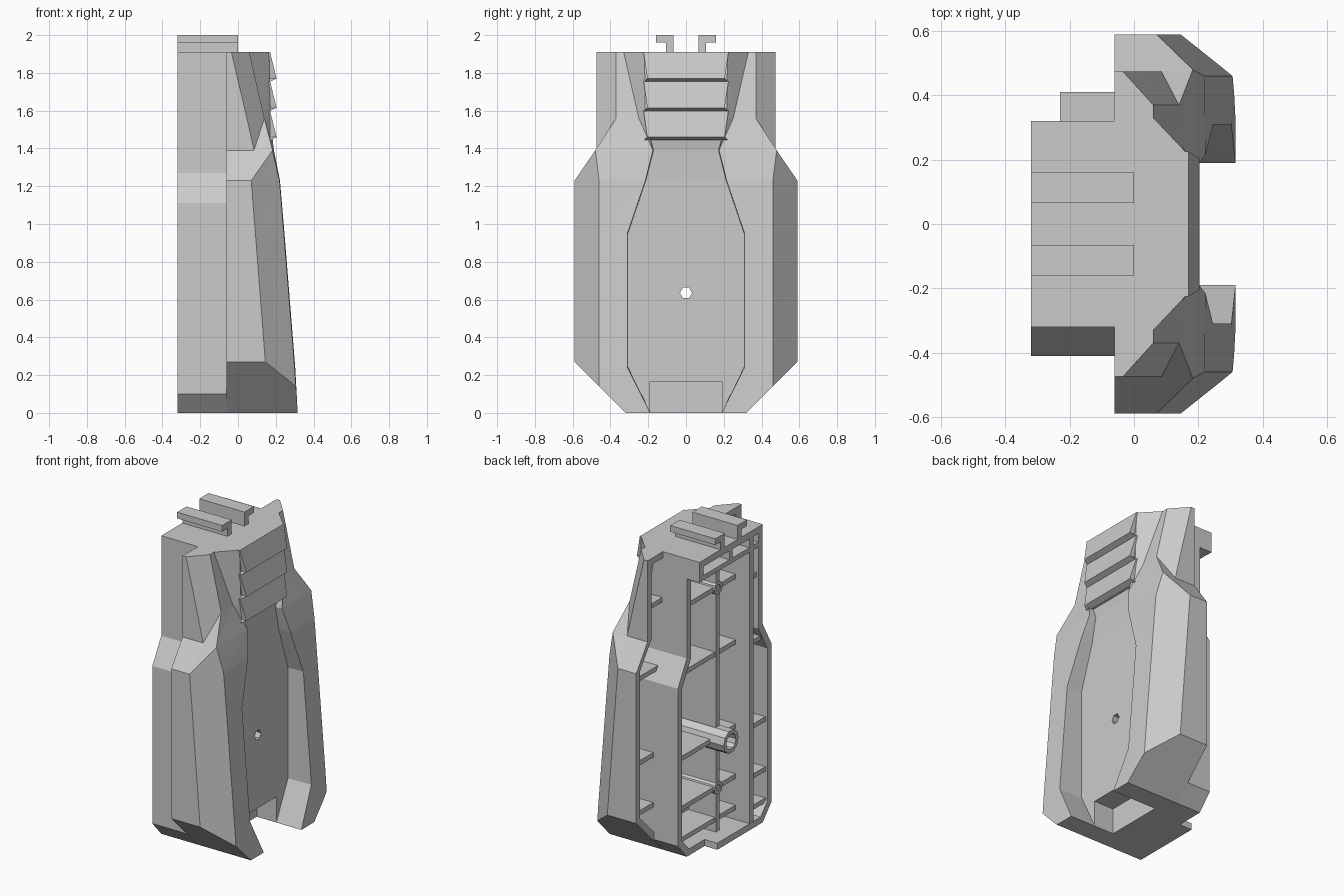
import bpy, bmesh, math

if "Cube" in bpy.data.objects:
    bpy.data.objects.remove(bpy.data.objects["Cube"])

GREY = (0.6, 0.6, 0.6, 1)
grey = bpy.data.materials.new("plain_grey")
grey.use_nodes = True
grey.diffuse_color = GREY
grey.node_tree.nodes["Principled BSDF"].inputs["Base Color"].default_value = GREY

TOP = 1.91
cutters = []


def finish(name, bm, cutter=False):
    bmesh.ops.recalc_face_normals(bm, faces=bm.faces)
    mesh = bpy.data.meshes.new(name)
    bm.to_mesh(mesh)
    bm.free()
    mesh.materials.append(grey)
    ob = bpy.data.objects.new(name, mesh)
    bpy.context.collection.objects.link(ob)
    if cutter:
        ob.hide_render = True
        cutters.append(ob)
    return ob


def skin(name, rings, cutter=False, trim=None):
    """Join equal rings of points with side faces and two caps."""
    bm = bmesh.new()
    loops = [[bm.verts.new(p) for p in ring] for ring in rings]
    n = len(loops[0])
    for a, b in zip(loops, loops[1:]):
        for i in range(n):
            j = (i + 1) % n
            if trim is None:
                bm.faces.new((a[i], a[j], b[j], b[i]))
            elif i < n // 2:
                bm.faces.new((a[i], a[j], b[j]))
                bm.faces.new((a[i], b[j], b[i]))
            else:
                bm.faces.new((a[i], a[j], b[i]))
                bm.faces.new((a[j], b[j], b[i]))
    bm.faces.new(loops[0])
    bm.faces.new(loops[-1])
    if trim is not None:
        # sloping lower corners
        for s in (1, -1):
            cut = bmesh.ops.bisect_plane(
                bm, geom=bm.verts[:] + bm.edges[:] + bm.faces[:], dist=1e-5,
                plane_co=(0, s * trim, 0), plane_no=(0, s, -1), clear_outer=True)
            edges = [e for e in cut["geom_cut"] if isinstance(e, bmesh.types.BMEdge)]
            bmesh.ops.edgeloop_fill(bm, edges=edges)
    return finish(name, bm, cutter)


def prism(name, outline, x0, x1, cutter=False):
    return skin(name, [[(x, y, z) for y, z in outline] for x in (x0, x1)], cutter)


def box(name, x, y, z, cutter=False):
    return prism(name, [(y[0], z[0]), (y[1], z[0]), (y[1], z[1]), (y[0], z[1])], *x, cutter)


def rod(name, z, r, x0, x1, sides, cutter=False):
    pts = [(r * math.cos(math.tau * i / sides), z + r * math.sin(math.tau * i / sides))
           for i in range(sides)]
    return prism(name, pts, x0, x1, cutter)


def boolean(ob, other, mode="DIFFERENCE"):
    m = ob.modifiers.new("cut", "BOOLEAN")
    m.operation, m.object, m.solver = mode, other, "EXACT"
    bpy.context.view_layer.objects.active = ob
    bpy.ops.object.modifier_apply(modifier=m.name)


# Half sections of the outer shell: height, then (x, y) from the rear rim to the recess floor
SECTIONS = [
    (0.0, (-.06, .59), (.166, .59), (.316, .46), (.316, .19), (.14, .188)),
    (0.24, (-.06, .59), (.147, .59), (.30, .46), (.303, .31), (.14, .306)),
    (0.95, (-.06, .59), (.092, .59), (.243, .46), (.246, .31), (.14, .307)),
    (1.23, (-.06, .59), (.07, .59), (.22, .46), (.222, .215), (.14, .212)),
    (1.39, (-.06, .475), (.085, .475), (.183, .48), (.19, .175), (.145, .172)),
    (1.56, (-.06, .475), (.047, .475), (.14, .37), (.14, .25), (.172, .215)),
    (TOP, (-.06, .475), (-.035, .475), (.06, .37), (.06, .33), (.165, .22)),
]


def shell_loft(name, dx=0, dy=0, dz=0, back=-.06, cutter=False):
    rings = []
    for z, a, b, c, d, e in SECTIONS:
        z = dz if z == 0 else TOP - dz if z == TOP else z
        cy = c[1] - dy
        half = [(back, a[1] - dy), (b[0] - dx, b[1] - dy), (c[0] - dx, cy),
                (d[0] - dx, min(d[1] + dy, cy)), (e[0] - dx, min(e[1] + dy, cy))]
        rings.append([(x, y, z) for x, y in half] + [(x, -y, z) for x, y in reversed(half)])
    return skin(name, rings, cutter, .32 - dz * 1.41)


# Outer shell, hollowed from the rear
shell = shell_loft("outer_shell")
boolean(shell, shell_loft("cavity", .045, .038, .04, -.5, True))
notch = box("notch_cutter", (0, .5), (-.19, .19), (-.1, .165), True)
boolean(shell, notch)
hole = rod("hole_cutter", .635, .032, -.6, .6, 6, True)
boolean(shell, hole)

# Walls of the lower notch
housing = box("notch_walls", (-.03, .13), (-.22, .22), (.002, .19))
boolean(housing, notch)

# Trimming volume that keeps inner walls behind the shell surface
clip = shell_loft("inner_limit", .02, .012, -.02, -.6, True)


def outline(t):
    """Outline of the inner frame, inset by t."""
    half = [(.32 - t / 2, t), (.41 - t, .1 + t / 2), (.41 - t, 1.11 - t / 3),
            (.32 - t, 1.27 - t / 3), (.32 - t, TOP - t)]
    return half + [(-y, z) for y, z in reversed(half)]


# Inner frame with a lower rim on one side
frame = prism("inner_frame", outline(0), -.32, .4)
boolean(frame, prism("frame_opening", outline(.042), -.5, .6, True))
boolean(frame, box("rim_step", (-.5, -.23), (.14, .6), (-.1, 1.78), True))
boolean(frame, clip, "INTERSECT")
boolean(frame, notch)
room = prism("frame_inside", outline(.02), -.6, .6, True)

# Cross ribs through the frame and through the side channels
for i, z in enumerate((.12, .32, .64, 1.18, 1.6)):
    span = (z - .015, z + .015)
    for name, x, y in (("main_rib", -.22, (-.21, .5)), ("side_rib", -.305, (-.5, -.21))):
        rib = box(f"{name}_{i + 1}", (x, .4), y, span)
        for volume in (room, clip):
            boolean(rib, volume, "INTERSECT")
        for cutter in (hole, notch):
            boolean(rib, cutter)
    if i:
        for s, label in ((1, "left"), (-1, "right")):
            y = sorted((s * .3, s * .57))
            side = box(f"{label}_channel_rib_{i}", (-.055, .4), y, span)
            boolean(side, clip, "INTERSECT")

# Upright dividers
clearance = rod("tube_clearance", .64, .06, -.6, .6, 8, True)
for name, y, x in (("centre_divider", 0, -.225), ("side_divider", -.207, -.318)):
    wall = box(name, (x, .4), (y - .02, y + .02), (.02, 1.885))
    boolean(wall, clip, "INTERSECT")
    boolean(wall, clearance)
    boolean(wall, notch)

# Pocket under the top plate
box("top_bar", (-.318, .03), (-.3, .3), (1.78, 1.81))
box("top_bar_divider", (-.318, .03), (-.015, .015), (1.8, 1.89))

# Central tube and two screw posts
for name, z, r, inner, x in (("centre_tube", .64, .075, .048, -.32),
                             ("lower_post", .32, .042, .022, -.23),
                             ("upper_post", 1.6, .042, .022, -.23)):
    post = rod(name, z, r, x, .125, 10)
    boolean(post, rod(name + "_bore", z, inner, -.6, .08, 10, True))
    if z == .64:
        boolean(post, hole)

# Three overlapping slats on the upper face
for i, (hi, lo) in enumerate(((TOP, 1.77), (1.755, 1.615), (1.60, 1.46))):
    rings = []
    for z, x, w in ((hi, .17, .225), (lo, .204, .205), (lo - .016, .172, .222)):
        rings.append([(.13, -w, z), (x, -w, z), (x, w, z), (.13, w, z)])
    skin(f"slat_{i + 1}", rings)

# Hooked rails on the top
for s, label in ((1, "back"), (-1, "front")):
    pts = [(.065, TOP - .01), (.107, TOP - .01), (.107, 1.96), (.16, 1.96), (.16, 2), (.065, 2)]
    prism(f"{label}_top_rail", [(s * y, z) for y, z in pts], -.32, 0)

for ob in cutters:
    bpy.data.objects.remove(ob)
